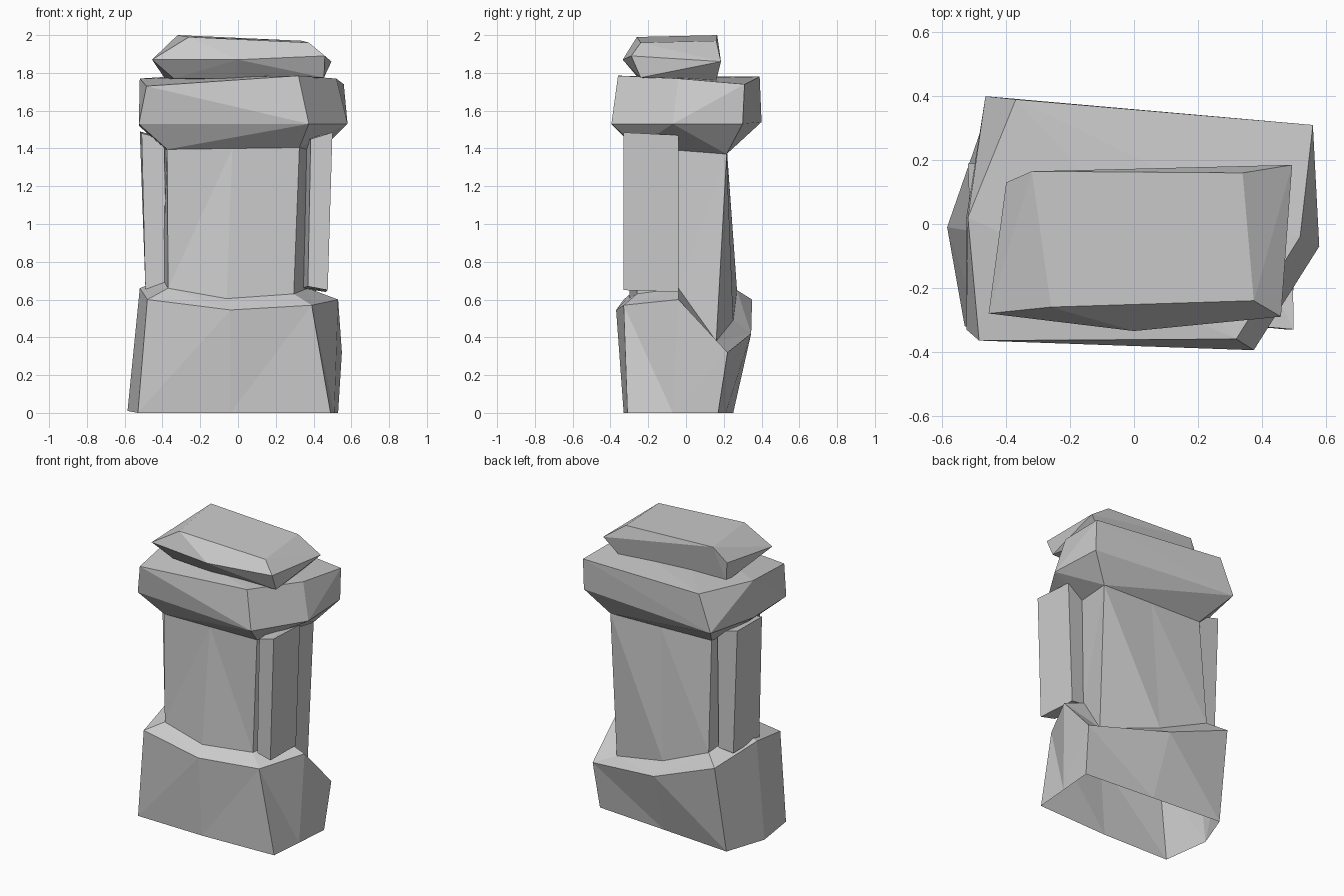
import bpy, bmesh, math


def finish(name, bm):
    bmesh.ops.recalc_face_normals(bm, faces=bm.faces[:])
    mesh = bpy.data.meshes.new(name)
    bm.to_mesh(mesh)
    bm.free()
    obj = bpy.data.objects.new(name, mesh)
    bpy.context.collection.objects.link(obj)
    return obj


def stone(name, points, open_below=False):
    """Faceted stone: convex hull around a few corner points."""
    bm = bmesh.new()
    for p in points:
        bm.verts.new(p)
    bmesh.ops.convex_hull(bm, input=bm.verts[:])
    loose = [v for v in bm.verts if not v.link_faces]
    bmesh.ops.delete(bm, geom=loose, context='VERTS')
    if open_below:
        bm.normal_update()
        under = [f for f in bm.faces if f.normal.z < -0.93]
        bmesh.ops.delete(bm, geom=under, context='FACES')
    bmesh.ops.dissolve_limit(bm, angle_limit=math.radians(2),
                             verts=bm.verts[:], edges=bm.edges[:])
    return finish(name, bm)


def loft(name, rings):
    """Open shell through rings of equal point count."""
    bm = bmesh.new()
    loops = [[bm.verts.new(p) for p in ring] for ring in rings]
    for a, b in zip(loops, loops[1:]):
        for i in range(len(a)):
            j = (i + 1) % len(a)
            bm.faces.new((a[i], a[j], b[j], b[i]))
    bmesh.ops.triangulate(bm, faces=bm.faces[:])
    return finish(name, bm)


# Rings run: front left, front, front right, right,
# back right, back, back left, left
ground = [(-0.53, -0.32, 0), (-0.04, -0.33, 0), (0.49, -0.31, 0),
          (0.51, -0.07, 0), (0.53, 0.17, 0), (0.02, 0.21, 0),
          (-0.48, 0.25, 0), (-0.585, -0.01, 0.01)]
shoulder = [(-0.48, -0.33, 0.60), (-0.04, -0.37, 0.545), (0.39, -0.33, 0.57),
            (0.53, -0.04, 0.60), (0.55, 0.22, 0.32), (0.0, 0.345, 0.42),
            (-0.46, 0.35, 0.60), (-0.52, -0.02, 0.66)]
waist = [(-0.37, -0.26, 0.66), (-0.06, -0.30, 0.605), (0.295, -0.26, 0.63),
         (0.37, -0.04, 0.66), (0.41, 0.16, 0.38), (0.0, 0.25, 0.49),
         (-0.36, 0.27, 0.65), (-0.40, -0.02, 0.71)]
neck = [(-0.375, -0.26, 1.395), (-0.03, -0.26, 1.40), (0.325, -0.26, 1.405),
        (0.38, -0.04, 1.39), (0.42, 0.215, 1.37), (0.04, 0.217, 1.38),
        (-0.345, 0.217, 1.39), (-0.385, -0.02, 1.395)]

# Base boulder, open below, growing into the upright block
loft("base_stone", [ground, shoulder, waist])
loft("pillar_body", [waist, neck])

# Thin upright slabs on either side
stone("right_slab", [
    (0.37, -0.32, 0.67), (0.475, -0.33, 0.65), (0.465, -0.04, 0.64),
    (0.34, -0.05, 0.66),
    (0.385, -0.32, 1.45), (0.50, -0.33, 1.485), (0.495, -0.04, 1.47),
    (0.36, -0.05, 1.45)])
stone("left_slab", [
    (-0.38, 0.19, 0.66), (-0.49, 0.19, 0.65), (-0.49, -0.09, 0.65),
    (-0.38, -0.11, 0.67),
    (-0.37, 0.19, 1.45), (-0.52, 0.19, 1.49), (-0.51, -0.09, 1.48),
    (-0.39, -0.11, 1.45)])

# Wide cap stone flaring out from the neck
stone("cap_stone", neck + [
    (-0.525, -0.33, 1.53), (0.375, -0.395, 1.53), (0.58, -0.07, 1.53),
    (0.56, 0.30, 1.53), (-0.465, 0.40, 1.54), (-0.525, 0.02, 1.52),
    (-0.485, -0.365, 1.73), (0.32, -0.36, 1.785),
    (0.52, -0.04, 1.77), (0.56, 0.31, 1.74), (-0.37, 0.39, 1.78),
    (-0.52, 0.02, 1.77)], open_below=True)

# Small crowning stone
stone("top_stone", [
    (-0.34, -0.22, 1.77), (-0.02, -0.25, 1.77), (0.455, -0.24, 1.775),
    (0.40, 0.16, 1.76), (-0.38, 0.11, 1.76),
    (-0.455, -0.28, 1.87), (0.0, -0.335, 1.87), (0.46, -0.29, 1.89),
    (0.495, 0.185, 1.86), (-0.40, 0.13, 1.90),
    (-0.26, -0.26, 1.99), (0.375, -0.24, 1.96), (0.34, 0.16, 1.97),
    (-0.32, 0.165, 2.0)])
